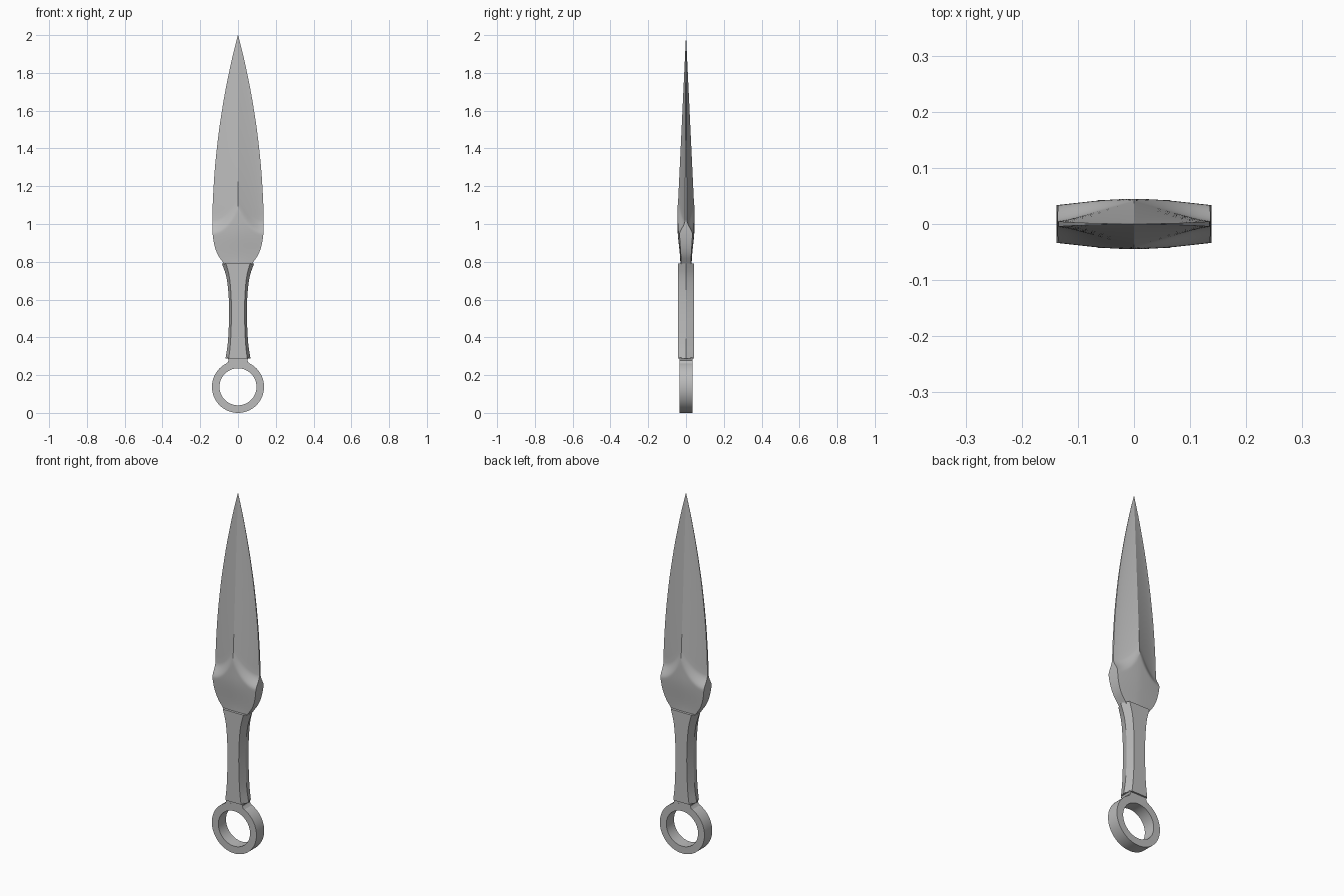
import bpy, bmesh, math

if "Cube" in bpy.data.objects:
    bpy.data.objects.remove(bpy.data.objects["Cube"])

steel = bpy.data.materials.new("grey steel")
steel.use_nodes = True
GREY = (0.5, 0.5, 0.5, 1)
steel.diffuse_color = GREY
steel.node_tree.nodes["Principled BSDF"].inputs["Base Color"].default_value = GREY


def finish(bm, name, angle=30):
    bmesh.ops.remove_doubles(bm, verts=bm.verts, dist=1e-5)
    bmesh.ops.recalc_face_normals(bm, faces=bm.faces)
    mesh = bpy.data.meshes.new(name)
    bm.to_mesh(mesh)
    bm.free()
    obj = bpy.data.objects.new(name, mesh)
    bpy.context.collection.objects.link(obj)
    mesh.materials.append(steel)
    bpy.ops.object.select_all(action='DESELECT')
    obj.select_set(True)
    bpy.context.view_layer.objects.active = obj
    bpy.ops.object.shade_smooth_by_angle(angle=math.radians(angle))
    return obj


def curve(points, z):
    """Smooth interpolation through (z, value) points."""
    n = len(points)
    i = max(k for k in range(n - 1) if points[k][0] <= z or k == 0)
    (z0, a), (z1, b) = points[i], points[i + 1]

    def slope(k):
        p, q = points[max(k - 1, 0)], points[min(k + 1, n - 1)]
        return (q[1] - p[1]) / (q[0] - p[0])
    h = z1 - z0
    t = (z - z0) / h
    return ((2*t**3 - 3*t**2 + 1) * a + (t**3 - 2*t**2 + t) * h * slope(i)
            + (3*t**2 - 2*t**3) * b + (t**3 - t**2) * h * slope(i + 1))


def smooth(t):
    t = min(max(t, 0), 1)
    return t * t * (3 - 2 * t)


def loft(rings, name, angle=30):
    """Skin a stack of closed rings and cap both ends."""
    bm = bmesh.new()
    rows = [[bm.verts.new(p) for p in ring] for ring in rings]
    for lo, hi in zip(rows, rows[1:]):
        for k in range(len(lo)):
            j = (k + 1) % len(lo)
            bm.faces.new((lo[k], lo[j], hi[j], hi[k]))
    bm.faces.new(rows[0])
    bm.faces.new(rows[-1])
    return finish(bm, name, angle)


# Blade: thick shoulder below, hollow-ground edges and a centre ridge above
BLADE_W = [(0.785, 0.072), (0.80, 0.082), (0.83, 0.103), (0.87, 0.120), (0.92, 0.131),
           (0.98, 0.136), (1.1, 0.134), (1.2, 0.129), (1.3, 0.122), (1.4, 0.112),
           (1.5, 0.100), (1.6, 0.085), (1.7, 0.068), (1.8, 0.048), (1.9, 0.026), (2.0, 0.0005)]
BASE, JOIN, TIP = 0.785, 1.10, 2.0


def blade_point(s, u, side_x, side_y):
    # rows dip towards the edges so they follow the curved shoulder line
    fall = (s - BASE) / (JOIN - BASE) if s < JOIN else (TIP - s) / (TIP - JOIN)
    z = s - 0.12 * (1 - (1 - u) ** 2) * smooth(fall)
    w = curve(BLADE_W, z)
    grow = smooth((z - BASE) / 0.2)
    shoulder = 0.030 + 0.015 * grow - (0.004 + 0.006 * grow) * u ** 1.5
    taper = min(1, (TIP - z) / 0.95)
    ground = taper * (0.005 + 0.040 * (1 - u) ** 1.25)
    mix = smooth((s - JOIN + 0.04) / 0.08)
    y = shoulder * (1 - mix) + ground * mix
    return (side_x * u * w, side_y * y, z)


levels = ([BASE + 0.02 * k for k in range(14)] + [1.06 + 0.01 * k for k in range(9)]
          + [1.14 + 0.86 * k / 26 for k in range(1, 27)])
steps = [k / 8 for k in range(9)]
blade_rings = []
for s in levels:
    ring = [blade_point(s, u, 1, -1) for u in steps]
    ring += [blade_point(s, u, 1, 1) for u in reversed(steps)]
    ring += [blade_point(s, u, -1, 1) for u in steps[1:]]
    ring += [blade_point(s, u, -1, -1) for u in reversed(steps[1:])]
    blade_rings.append(ring)
loft(blade_rings, "blade", 22)

# Handle: waisted six-sided grip
OUTER = [(0.288, 0.066), (0.36, 0.055), (0.45, 0.049), (0.55, 0.047),
         (0.65, 0.052), (0.73, 0.064), (0.792, 0.086)]
handle_rings = []
for k in range(25):
    z = 0.288 + 0.504 * k / 24
    w = curve(OUTER, z)
    f, d = w * 0.74, 0.043
    handle_rings.append([(-f, -d, z), (f, -d, z), (w, 0, z), (f, d, z), (-f, d, z), (-w, 0, z)])
loft(handle_rings, "handle", 25)

# Pommel ring: flat-sided band
SEG, CZ, R_OUT, R_IN, DEPTH = 64, 0.138, 0.138, 0.098, 0.034
bm = bmesh.new()
section = [(R_IN, -DEPTH), (R_OUT, -DEPTH), (R_OUT, DEPTH), (R_IN, DEPTH)]
hoops = []
for k in range(SEG):
    a = 2 * math.pi * k / SEG
    hoops.append([bm.verts.new((r * math.sin(a), y, CZ + r * math.cos(a))) for r, y in section])
for k in range(SEG):
    p, q = hoops[k], hoops[(k + 1) % SEG]
    for i in range(4):
        j = (i + 1) % 4
        bm.faces.new((p[i], p[j], q[j], q[i]))
finish(bm, "pommel_ring")

# Neck: flared link between ring and handle
neck_rings = []
for z, w in [(0.242, 0.075), (0.258, 0.066), (0.268, 0.054), (0.278, 0.050), (0.292, 0.056)]:
    d = DEPTH - 0.0005
    neck_rings.append([(-w, -d, z), (w, -d, z), (w, d, z), (-w, d, z)])
loft(neck_rings, "neck", 40)
